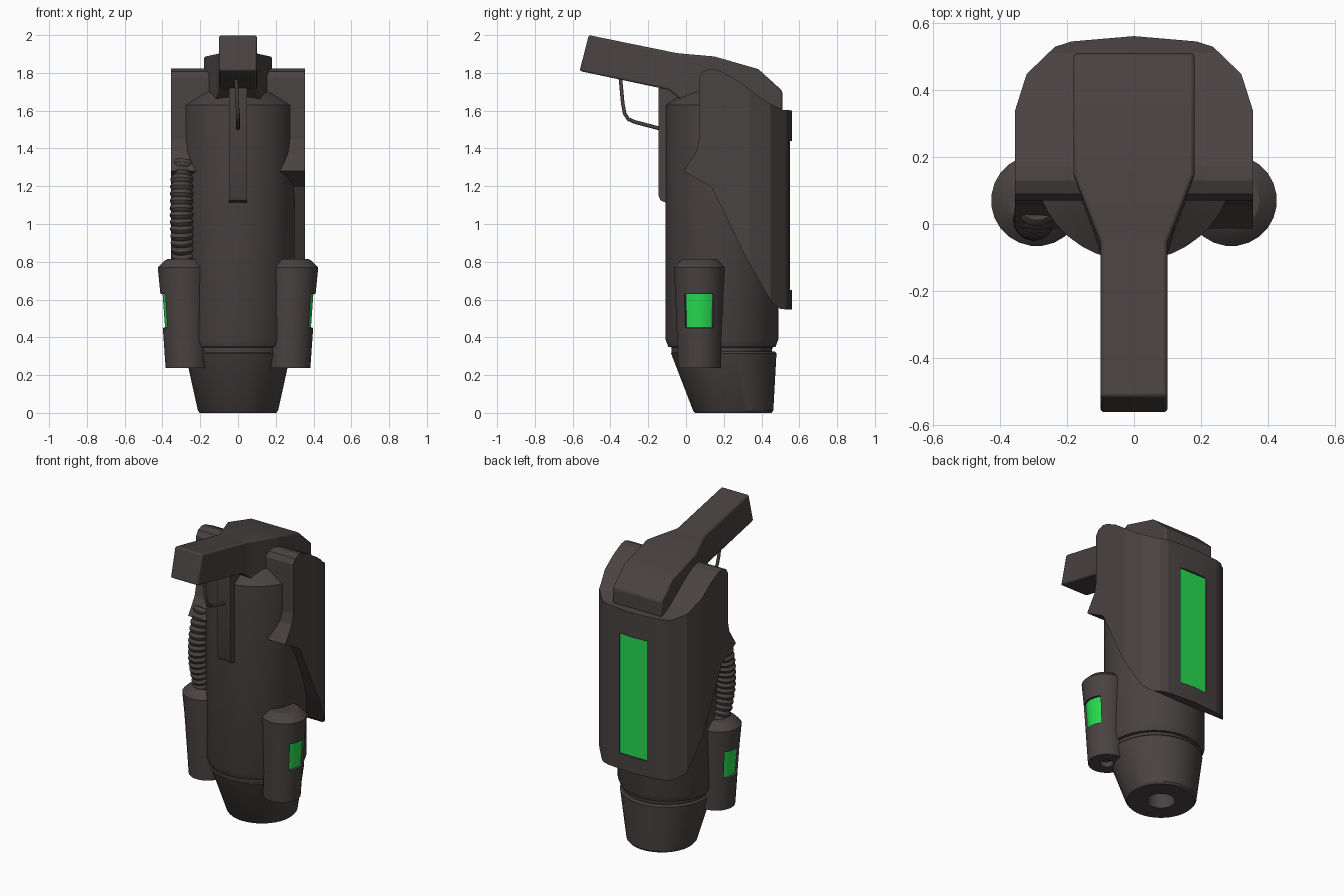
import bpy, bmesh, math
from mathutils import Vector

if "Cube" in bpy.data.objects:
    bpy.data.objects.remove(bpy.data.objects["Cube"])


def material(name, rgb):
    m = bpy.data.materials.new(name)
    m.diffuse_color = (*rgb, 1)
    m.use_nodes = True
    m.node_tree.nodes["Principled BSDF"].inputs["Base Color"].default_value = m.diffuse_color
    return m


DARK = material("dark warm grey", (0.066, 0.056, 0.054))
GREEN = material("bright green", (0.02, 0.72, 0.08))


def finish(name, bm, mats=(DARK,), angle=30, bevel=0):
    bmesh.ops.recalc_face_normals(bm, faces=bm.faces)
    me = bpy.data.meshes.new(name)
    bm.to_mesh(me)
    bm.free()
    for m in mats:
        me.materials.append(m)
    ob = bpy.data.objects.new(name, me)
    bpy.context.collection.objects.link(ob)
    if bevel:
        b = ob.modifiers.new("bevel", 'BEVEL')
        b.width, b.segments, b.limit_method = bevel, 2, 'ANGLE'
    bpy.ops.object.select_all(action='DESELECT')
    ob.select_set(True)
    bpy.context.view_layer.objects.active = ob
    bpy.ops.object.shade_smooth_by_angle(angle=math.radians(angle))
    return ob


def loft(rings):
    """Skin a list of closed rings and cap both ends."""
    bm = bmesh.new()
    vs = [[bm.verts.new(p) for p in r] for r in rings]
    n = len(vs[0])
    for a, b in zip(vs, vs[1:]):
        for i in range(n):
            j = (i + 1) % n
            bm.faces.new((a[i], a[j], b[j], b[i]))
    bm.faces.new(vs[0])
    bm.faces.new(vs[-1])
    return bm


def circles(rows, seg):
    """Rows of (centre x, centre y, z, radius)."""
    steps = [2 * math.pi * (i + 0.5) / seg for i in range(seg)]
    return loft([[(x + r * math.cos(a), y + r * math.sin(a), z) for a in steps]
                 for x, y, z, r in rows])


def tube(points, radii, seg):
    """Round section swept along points."""
    pts = [Vector(p) for p in points]
    rings = []
    for i, p in enumerate(pts):
        t = (pts[min(i + 1, len(pts) - 1)] - pts[max(i - 1, 0)]).normalized()
        u = t.cross(Vector((0.94, 0.34, 0))).normalized()
        v = t.cross(u)
        rings.append([p + radii[i] * (u * math.cos(a) + v * math.sin(a))
                      for a in (2 * math.pi * k / seg for k in range(seg))])
    return loft(rings)


def box(x, y, z):
    return loft([[(x[0], y[0], h), (x[1], y[0], h), (x[1], y[1], h), (x[0], y[1], h)] for h in z])


def boolean(ob, cutter, op):
    m = ob.modifiers.new("cut", 'BOOLEAN')
    m.operation, m.object, m.solver = op, cutter, 'EXACT'
    bpy.context.view_layer.objects.active = ob
    bpy.ops.object.modifier_apply(modifier=m.name)
    bpy.data.objects.remove(cutter)


# Main barrel with tapered shoulder and lower neck
finish("barrel", circles([(0, .19, .30, .265), (0, .19, .347, .268), (0, .19, .35, .285),
                          (0, .19, .39, .30), (0, .19, 1.63, .30), (0, .19, 1.70, .20)], 40))

# Slanted nozzle with a bored hole
finish("nozzle", circles([(0, .2, .325, .27), (0, .2, .315, .28), (0, .25, .012, .213),
                          (0, .25, 0, .203), (0, .25, 0, .085), (0, .25, .12, .075)], 40))

# Wrap-around rear shroud: side profile crossed with plan outline
side = [(.07, 1.45), (.07, 1.775), (.09, 1.807), (.13, 1.822), (.17, 1.815), (.25, 1.775),
        (.43, 1.645), (.51, 1.605), (.58, 1.60), (.58, .545), (.50, .55), (.452, .587),
        (.31, .836), (.135, 1.196), (-.013, 1.28), (.055, 1.385)]
half = [(.355, -.1), (.355, .337), (.32, .447), (.236, .528), (.187, .544)]
plan = half + [(0, .56)] + [(-x, y) for x, y in reversed(half)]
shroud = finish("shroud", loft([[(x, y, z) for y, z in side] for x in (-.5, .5)]))
outline = finish("outline", loft([[(x, y, z) for x, y in plan] for z in (.3, 2)]))
boolean(shroud, outline, 'INTERSECT')
slot = finish("slot", box((-.1, .1), (.53, .7), (.65, 1.44)))
boolean(shroud, slot, 'DIFFERENCE')
bpy.ops.object.select_all(action='DESELECT')
shroud.select_set(True)
bpy.ops.object.shade_smooth_by_angle(angle=math.radians(12))
finish("rear_window", box((-.1, .1), (.52, .545), (.65, 1.44)), (GREEN,))

# Handle: rows of (bottom y, bottom z, top y, top z, half width)
rows = [(-.563, 1.81, -.515, 2.0, .1), (-.09, 1.71, -.05, 1.905, .1),
        (-.02, 1.65, 0, 1.90, .122), (.13, 1.62, .15, 1.887, .18),
        (.385, 1.60, .383, 1.82, .18), (.51, 1.60, .51, 1.705, .18)]
finish("handle", loft([[(-w, yb, zb), (w, yb, zb), (w, yt, zt), (-w, yt, zt)]
                       for yb, zb, yt, zt, w in rows]), angle=20, bevel=.01)

# Front spine with angled lower end
spine = [(-.145, 1.72), (-.145, 1.15), (-.135, 1.125), (-.10, 1.11), (0, 1.11), (0, 1.72)]
finish("front_spine", loft([[(x, y, z) for y, z in spine] for x in (-.047, .047)]))

# Trigger wire
wire = [(-.01, -.35, 1.80), (-.005, -.335, 1.64), (0, -.325, 1.585), (0, -.305, 1.555),
        (0, -.27, 1.54), (0, -.13, 1.503)]
finish("trigger_wire", tube(wire, [.01] * len(wire), 8), angle=50)

# Side canisters with recessed windows
for s, name in ((-1, "left_canister"), (1, "right_canister")):
    prof = [(.275, .27, .04), (.271, .237, .04), (.271, .237, .113), (.278, .45, .121),
            (.284, .63, .128), (.29, .77, .136), (.288, .805, .102), (.288, .815, .085)]
    bm = circles([(s * x, .07, z, r) for x, z, r in prof], 24)
    bmesh.ops.recalc_face_normals(bm, faces=bm.faces)
    win = []
    for f in bm.faces:
        c = f.calc_center_median()
        if .46 < c.z < .62 and s * c.x > .36 and abs(c.y - .07) < .085:
            win.append(f)
            f.material_index = 1
    rim = bmesh.ops.inset_region(bm, faces=win, thickness=.002, depth=-.012)
    for f in rim["faces"]:
        f.material_index = 0
    finish(name, bm, (DARK, GREEN))

# Ribbed hose bowing from left canister up to the shroud
a, b, c = Vector((-.285, .07, .78)), Vector((-.31, -.04, 1.04)), Vector((-.29, .06, 1.33))
N = 60
path = [a * (1 - t) ** 2 + b * 2 * t * (1 - t) + c * t * t for t in (i / N for i in range(N + 1))]
finish("ribbed_hose", tube(path, [(.052, .06, .063)[(0, 1, 2, 1)[i % 4]] for i in range(N + 1)], 16))
